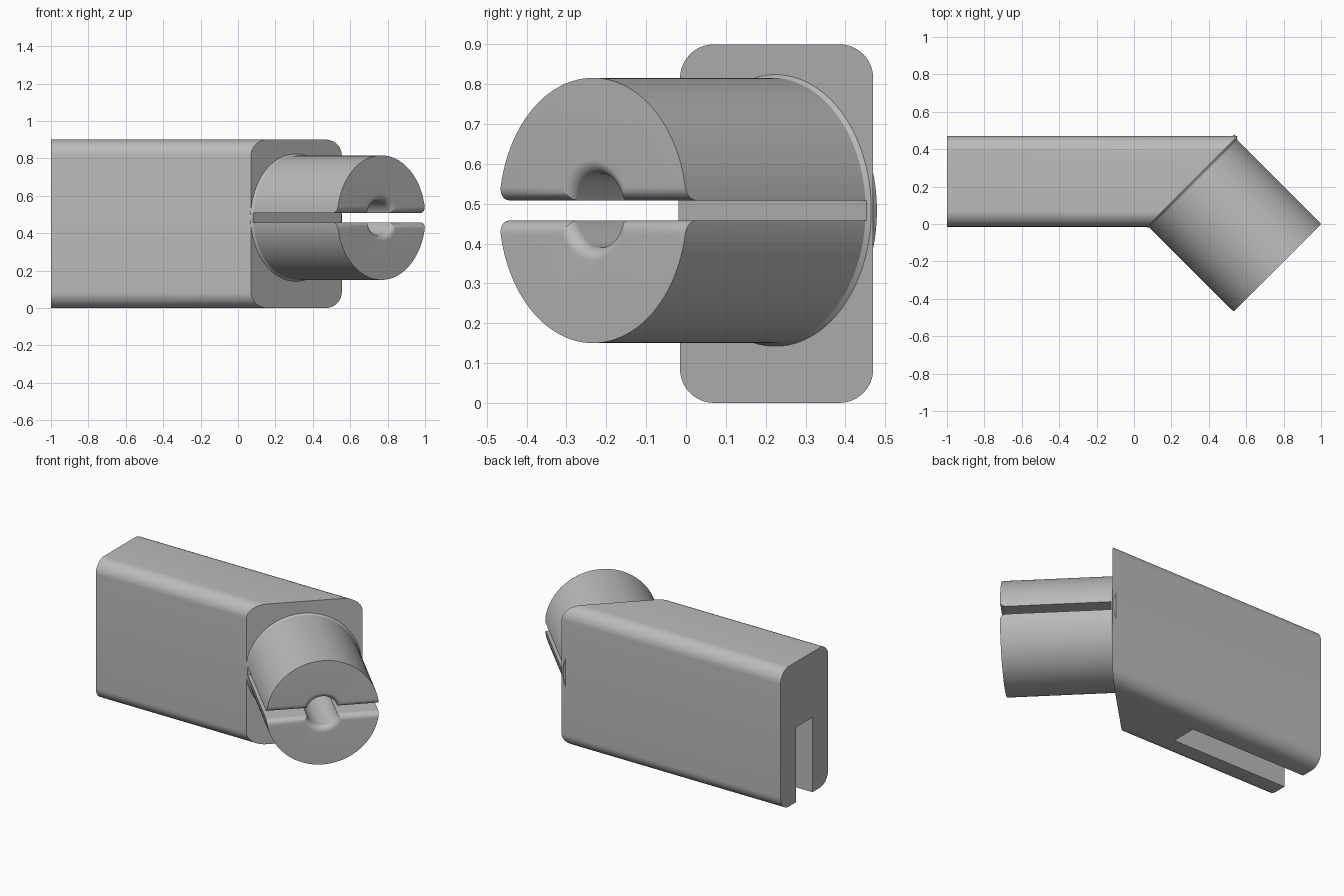
import bpy
import bmesh
from math import pi, sin, cos, radians
from mathutils import Matrix

cube = bpy.data.objects.get("Cube")
if cube:
    bpy.data.objects.remove(cube, do_unlink=True)

grey = bpy.data.materials.new("plain grey")
grey.use_nodes = True
grey.diffuse_color = (0.5, 0.5, 0.5, 1)
grey.node_tree.nodes["Principled BSDF"].inputs["Base Color"].default_value = (0.5, 0.5, 0.5, 1)


def loft(name, loops):
    """Closed solid through loops of equal point count, with flat end caps."""
    bm = bmesh.new()
    rings = [[bm.verts.new(p) for p in loop] for loop in loops]
    for a, b in zip(rings, rings[1:]):
        for i in range(len(a)):
            j = (i + 1) % len(a)
            bm.faces.new((a[i], a[j], b[j], b[i]))
    bm.faces.new(rings[0][::-1])
    bm.faces.new(rings[-1])
    bmesh.ops.recalc_face_normals(bm, faces=bm.faces)
    mesh = bpy.data.meshes.new(name)
    bm.to_mesh(mesh)
    bm.free()
    ob = bpy.data.objects.new(name, mesh)
    bpy.context.collection.objects.link(ob)
    mesh.materials.append(grey)
    return ob


def turned(name, profile, sides=96):
    """Round solid about x from (x, radius) pairs."""
    return loft(name, [[(x, r * cos(2 * pi * (i + 0.5) / sides), r * sin(2 * pi * (i + 0.5) / sides))
                        for i in range(sides)] for x, r in profile])


def slab(name, profile, half_width):
    """Flat solid about the xy plane from (x, half height) pairs."""
    w = half_width
    return loft(name, [[(x, -w, -h), (x, w, -h), (x, w, h), (x, -w, h)] for x, h in profile])


def cut(ob, *cutters):
    bpy.context.view_layer.objects.active = ob
    for cutter in cutters:
        cutter.hide_render = True
        mod = ob.modifiers.new("cut", 'BOOLEAN')
        mod.operation = 'DIFFERENCE'
        mod.solver = 'EXACT'
        mod.object = cutter
        bpy.ops.object.modifier_apply(modifier=mod.name)
        bpy.data.objects.remove(cutter, do_unlink=True)


def smooth(ob):
    bpy.ops.object.select_all(action='DESELECT')
    ob.select_set(True)
    bpy.context.view_layer.objects.active = ob
    bpy.ops.object.shade_smooth_by_angle(angle=radians(25))


# Housing: rounded bar with a mitred right end
Y0, Y1, TOP, R, MITRE = -0.015, 0.47, 0.9, 0.085, 0.085
section = []
for k, (cy, cz) in enumerate([(Y1 - R, TOP - R), (Y0 + R, TOP - R), (Y0 + R, R), (Y1 - R, R)]):
    for s in range(13):
        a = pi / 2 * (k + s / 12)
        section.append((cy + R * cos(a), cz + R * sin(a)))
housing = loft("housing", [[(-1, y, z) for y, z in section],
                           [(y + MITRE, y, z) for y, z in section]])

# Open slot in the underside at the left end
slot = slab("housing_slot_cutter", [(-1.2, 0.48), (-0.18, 0.48)], 0.083)
slot.data.transform(Matrix.Translation((0, 0.2275, 0)))
cut(housing, slot)
smooth(housing)

# Split clamp barrel with a small collar at its foot
LENGTH, RADIUS, LIP = 0.647, 0.333, 0.034
barrel = turned("clamp_barrel", [(-0.02, 0.341), (0, 0.341), (0.012, RADIUS), (LENGTH, RADIUS)])


def flared(start, size):
    """Straight cutter profile opening in a quarter round at the mouth."""
    arc = [(LENGTH - LIP + LIP * sin(t * pi / 20), size + LIP * (1 - cos(t * pi / 20)))
           for t in range(11)]
    return [(start, size)] + arc + [(LENGTH + 0.05, size + LIP)]


gap = slab("gap_cutter", flared(0.01, 0.0255), 0.5)
bore = turned("bore_cutter", flared(0.013, 0.093), 64)
cut(barrel, gap, bore)
barrel.data.transform(Matrix.Translation((0.309, 0.224, 0.483)) @ Matrix.Rotation(-pi / 4, 4, 'Z'))
smooth(barrel)
